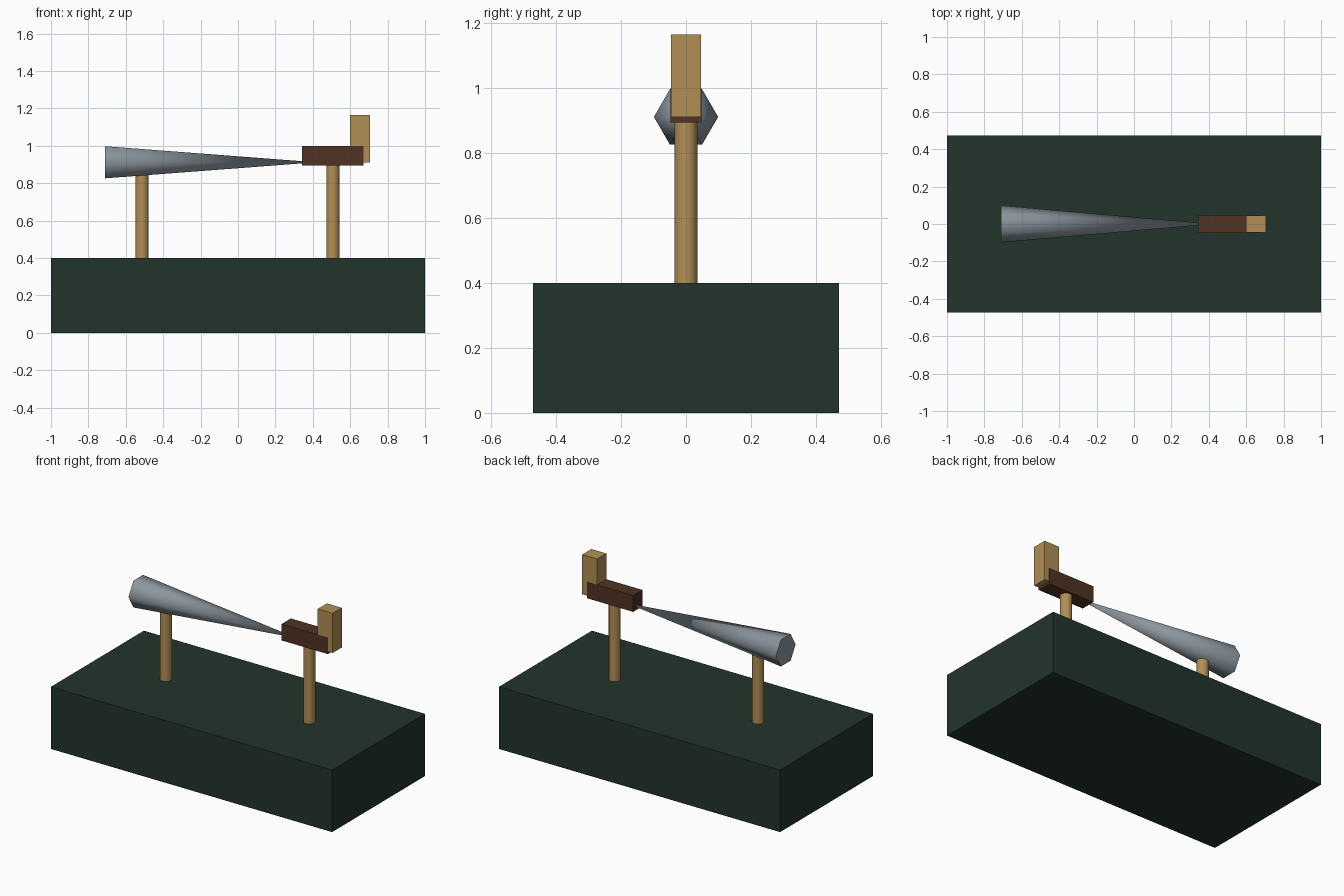
import bpy
from math import radians

# Remove the default cube only
cube = bpy.data.objects.get("Cube")
if cube:
    bpy.data.objects.remove(cube, do_unlink=True)


def material(name, rgb):
    mat = bpy.data.materials.new(name)
    mat.use_nodes = True
    mat.diffuse_color = (*rgb, 1)
    mat.node_tree.nodes["Principled BSDF"].inputs["Base Color"].default_value = (*rgb, 1)
    return mat


GREEN = material("dark green", (0.016, 0.034, 0.025))
TAN = material("tan wood", (0.445, 0.275, 0.089))
BROWN = material("dark brown wood", (0.08, 0.033, 0.017))
STEEL = material("steel grey", (0.26, 0.305, 0.342))


def finish(name, mat, smooth_angle=None):
    obj = bpy.context.object
    obj.name = obj.data.name = name
    obj.data.materials.append(mat)
    if smooth_angle:
        bpy.ops.object.shade_smooth_by_angle(angle=radians(smooth_angle))
    return obj


def box(name, mat, x, half_y, z):
    """Box spanning the x and z ranges, centred on y."""
    bpy.ops.mesh.primitive_cube_add(size=1, location=(sum(x) / 2, 0, sum(z) / 2))
    obj = finish(name, mat)
    obj.scale = (x[1] - x[0], 2 * half_y, z[1] - z[0])
    bpy.ops.object.transform_apply(location=False, rotation=False, scale=True)


def post(name, x, z):
    bpy.ops.mesh.primitive_cylinder_add(
        vertices=32, radius=0.035, depth=z[1] - z[0], location=(x, 0, sum(z) / 2))
    finish(name, TAN, 40)


# Display base
box("base", GREEN, (-1, 1), 0.472, (0, 0.4))

# Two support posts, sunk into the parts they carry
post("blade_post", -0.513, (0.39, 0.9))
post("handle_post", 0.507, (0.39, 0.95))

# Six-sided tapering blade, point buried in the handle
start, tip = -0.71, 0.42
bpy.ops.mesh.primitive_cone_add(
    vertices=6, radius1=0.099, radius2=0, depth=tip - start,
    location=((start + tip) / 2, 0, 0.912), rotation=(0, radians(90), 0))
finish("tapered_blade", STEEL, 70)

# Handle and the upright block at its end
box("handle", BROWN, (0.343, 0.672), 0.0472, (0.895, 1.0))
box("end_block", TAN, (0.6, 0.706), 0.0466, (0.911, 1.166))
